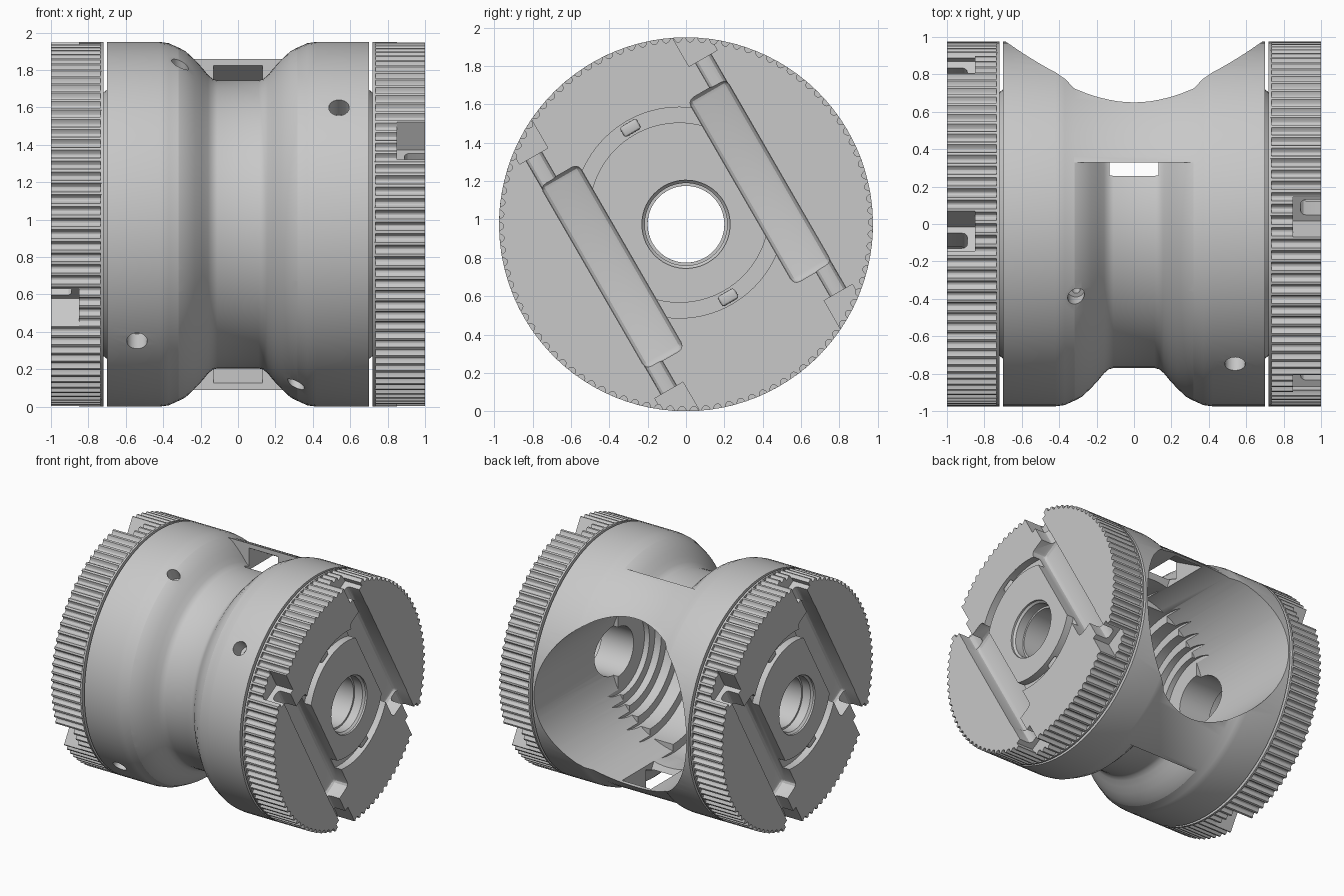
import bpy, bmesh
from math import pi, cos, sin, sqrt, radians
from mathutils import Matrix, Vector

R = 0.975          # outer radius and axis height
SEG = 96

if "Cube" in bpy.data.objects:
    bpy.data.objects.remove(bpy.data.objects["Cube"])

grey = bpy.data.materials.new("plain_grey")
grey.use_nodes = True
grey.diffuse_color = (0.58, 0.58, 0.58, 1)
for node in grey.node_tree.nodes:
    if node.type == "BSDF_PRINCIPLED":
        node.inputs["Base Color"].default_value = grey.diffuse_color


def finish(bm, name, matrix=None):
    if matrix:
        bm.transform(matrix)
    bmesh.ops.recalc_face_normals(bm, faces=bm.faces)
    me = bpy.data.meshes.new(name)
    bm.to_mesh(me)
    bm.free()
    me.materials.append(grey)
    ob = bpy.data.objects.new(name, me)
    bpy.context.collection.objects.link(ob)
    return ob


def revolve(name, profile, ring=False, matrix=None, seg=SEG):
    """Turn (x, radius) points about the x axis; ring closes the section."""
    bm = bmesh.new()
    loops = [[bm.verts.new((x, r * cos(2 * pi * i / seg), r * sin(2 * pi * i / seg)))
              for i in range(seg)] for x, r in profile]
    pairs = list(zip(loops, loops[1:]))
    if ring:
        pairs.append((loops[-1], loops[0]))
    else:
        bm.faces.new(loops[0])
        bm.faces.new(loops[-1])
    for a, b in pairs:
        for i in range(seg):
            j = (i + 1) % seg
            bm.faces.new((a[i], a[j], b[j], b[i]))
    return finish(bm, name, matrix)


def box(name, lo, hi, bevel=0, matrix=None):
    bm = bmesh.new()
    bmesh.ops.create_cube(bm, size=1)
    lo, hi = Vector(lo), Vector(hi)
    bm.transform(Matrix.Translation((lo + hi) / 2) @ Matrix.Diagonal((*(hi - lo), 1)))
    if bevel:
        bmesh.ops.bevel(bm, geom=bm.edges[:], offset=bevel, segments=3,
                        profile=0.5, affect="EDGES")
    return finish(bm, name, matrix)


def cut(ob, tool):
    """Subtract the tool for good and throw it away."""
    mod = ob.modifiers.new("cut", "BOOLEAN")
    mod.operation, mod.solver, mod.object = "DIFFERENCE", "EXACT", tool
    bpy.context.view_layer.update()
    dg = bpy.context.evaluated_depsgraph_get()
    me = bpy.data.meshes.new_from_object(ob.evaluated_get(dg))
    ob.modifiers.clear()
    ob.data = me
    bpy.data.objects.remove(tool)


def mirrored(half):
    return [(-x, r) for x, r in half] + [(x, r) for x, r in reversed(half)]


# Middle body
body = revolve("body", mirrored([(0.7, R), (0.42, R), (0.37, 0.968), (0.32, 0.945)]))

# Waist groove, stopping at a flat step towards the back
groove = revolve("groove_cutter", mirrored([
    (0.36, 1.05), (0.33, 0.951), (0.28, 0.925), (0.23, 0.878), (0.19, 0.835),
    (0.16, 0.798), (0.135, 0.777), (0.11, 0.77)]), ring=True)
cut(groove, box("step_block", (-1, 0.33, -2), (1, 2, 2)))
cut(body, groove)

# Terraced round cavity with the axle bore
steps = [(0.95, 0.2), (0.612, 0.2)]
radii = [0.34, 0.41, 0.48, 0.55, 0.62, 0.69]
for i, r in enumerate(radii):
    x = sqrt(0.49 - r * r)
    steps.append((x, r))
    if i + 1 < len(radii):
        steps.append((sqrt(0.49 - radii[i + 1] ** 2), r))
cut(body, revolve("cavity_cutter", mirrored(steps)))

# Round opening at the back
cut(body, revolve("opening_cutter", [(-0.003, 0.685), (1.3, 0.685)],
                  matrix=Matrix.Rotation(pi / 2, 4, "Z")))

# Slanted slots under the step, top and bottom
for s in (1, -1):
    cut(body, box("slot_cutter", (-0.13, -0.14, min(s * 0.6, s * 0.9)),
                  (0.13, 0.22, max(s * 0.6, s * 0.9)),
                  matrix=Matrix.Rotation(radians(-30 * s), 4, "X")))

# Countersunk screw holes
for s in (1, -1):
    for x, y, z, r in ((0.54, -0.75, 0.625, 0.055), (-0.31, -0.39, 0.865, 0.045)):
        d = Vector((0, y, z * s)).normalized()
        m = Matrix.Translation((x * s, 0, 0)) @ \
            Vector((1, 0, 0)).rotation_difference(d).to_matrix().to_4x4()
        cut(body, revolve("screw_cutter", [(0.72, r * 0.5), (0.85, r * 0.5), (0.85, r), (1.1, r)],
                          matrix=m, seg=24))


# Knurled end cap, made facing +x with its pockets along y
def knurled_cap():
    teeth, per = 98, 8
    bm = bmesh.new()
    rim = []
    for i in range(teeth * per):
        u = (i % per - per / 2) / 2.6
        r = R - 0.024 * sqrt(max(0, 1 - u * u))
        a = 2 * pi * i / (teeth * per)
        rim.append(bm.verts.new((0.73, r * cos(a), r * sin(a))))
    face = bm.faces.new(rim)
    top = bmesh.ops.extrude_face_region(bm, geom=[face])["geom"]
    bmesh.ops.translate(bm, vec=(0.27, 0, 0),
                        verts=[v for v in top if isinstance(v, bmesh.types.BMVert)])
    cap = finish(bm, "knurled_cap")
    # axle bore with a stepped lip
    cut(cap, revolve("bore_cutter", [(0.6, 0.2), (0.9, 0.2), (0.9, 0.215), (0.97, 0.215),
                                     (0.985, 0.23), (1.1, 0.23)], seg=64))
    # curved grooves around the centre pad
    cut(cap, revolve("pad_groove_cutter", [(0.94, 0.47), (1.1, 0.47), (1.1, 0.55), (0.94, 0.55)],
                     ring=True, matrix=Matrix.Translation((0, -0.07, 0))))
    for s in (1, -1):
        # long pocket, rod slots and rim notches
        lo, hi = sorted((s * 0.33, s * 0.56))
        cut(cap, box("pocket_cutter", (0.87, -0.555, lo), (1.2, 0.555, hi), 0.035))
        c = s * 0.51
        cut(cap, box("rod_cutter", (0.89, -1.2, c - 0.047), (1.2, 1.2, c + 0.047), 0.03))
        for e in (1, -1):
            lo, hi = sorted((e * 0.705, e * 1.3))
            cut(cap, box("notch_cutter", (0.85, lo, c - 0.085), (1.2, hi, c + 0.085)))
    return cap


tilt = Matrix.Rotation(radians(-60), 4, "X")
lift = Matrix.Translation((0, 0, R))
left_cap = knurled_cap()
left_cap.name = "left_knurled_cap"
right_cap = bpy.data.objects.new("right_knurled_cap", left_cap.data.copy())
bpy.context.collection.objects.link(right_cap)
body.data.transform(lift)

for cap, turn, side in ((left_cap, 0, "left"), (right_cap, pi, "right")):
    place = lift @ Matrix.Rotation(turn, 4, "Z")
    cap.data.transform(place @ tilt)
    # thin flange and the narrower collar joining cap to body
    revolve(side + "_flange", [(0.72, 0.2), (0.72, R), (0.735, R), (0.735, 0.2)], True, place)
    revolve(side + "_collar", [(0.69, 0.2), (0.69, 0.69), (0.7, 0.72), (0.725, 0.7), (0.725, 0.2)],
            True, place)
    # small pins in the pad grooves
    for a in (-0.58, 0.44):
        box(side + "_pin", (0.92, a - 0.03, -0.05), (0.985, a + 0.03, 0.05), 0.015, place @ tilt)

# Smooth shading with sharp edges kept
bpy.ops.object.select_all(action="DESELECT")
for ob in bpy.context.collection.objects:
    if ob.type == "MESH" and grey.name in ob.data.materials:
        ob.select_set(True)
        bpy.context.view_layer.objects.active = ob
bpy.ops.object.shade_smooth_by_angle(angle=radians(25))
